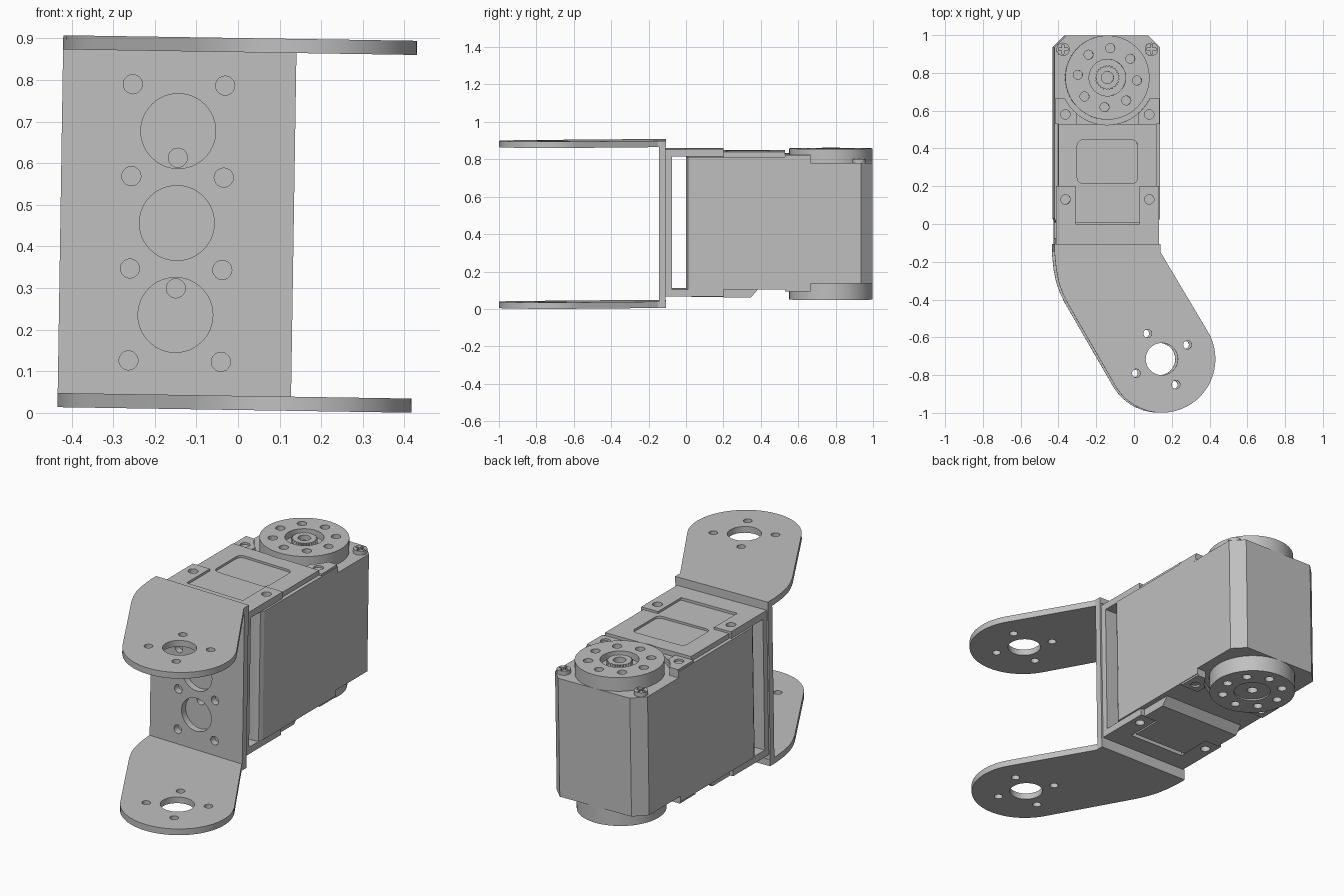
import bpy, bmesh, math
from mathutils import Matrix

if "Cube" in bpy.data.objects:
    bpy.data.objects.remove(bpy.data.objects["Cube"], do_unlink=True)

grey = bpy.data.materials.new("plain_grey")
grey.use_nodes = True
colour = (0.527, 0.527, 0.527, 1)
grey.diffuse_color = colour
grey.node_tree.nodes["Principled BSDF"].inputs["Base Color"].default_value = colour

CX = -0.147          # centre line of the housing
HORN_Y = 0.775       # axis of the output discs
parts = []


def circle(x, y, r, n=32, start=0.0, sweep=360.0):
    """Points on a circle, or on an arc when sweep is under a full turn."""
    steps = n if sweep == 360.0 else n - 1
    return [(x + r * math.cos(math.radians(start + sweep * i / steps)),
             y + r * math.sin(math.radians(start + sweep * i / steps))) for i in range(n)]


def rect(x0, x1, y0, y1):
    return [(x0, y0), (x1, y0), (x1, y1), (x0, y1)]


def prism(name, outlines, lo, hi, axis="Z"):
    """Extrude closed outlines along z, or (x, z) outlines along y."""
    bm = bmesh.new()
    for pts in outlines:
        face = bm.faces.new([bm.verts.new((a, b, lo) if axis == "Z" else (a, lo, b))
                             for a, b in pts])
        top = bmesh.ops.extrude_face_region(bm, geom=[face])["geom"]
        shift = (0, 0, hi - lo) if axis == "Z" else (0, hi - lo, 0)
        bmesh.ops.translate(bm, vec=shift,
                            verts=[v for v in top if isinstance(v, bmesh.types.BMVert)])
    bmesh.ops.recalc_face_normals(bm, faces=bm.faces)
    mesh = bpy.data.meshes.new(name)
    bm.to_mesh(mesh)
    bm.free()
    mesh.materials.append(grey)
    obj = bpy.data.objects.new(name, mesh)
    bpy.context.collection.objects.link(obj)
    parts.append(obj)
    return obj


def cut(obj, outlines, lo, hi, axis="Z"):
    """Cut prisms out of a part."""
    cutter = prism("cutter", outlines, lo, hi, axis)
    parts.remove(cutter)
    mod = obj.modifiers.new("cut", "BOOLEAN")
    mod.operation, mod.solver, mod.object = "DIFFERENCE", "EXACT", cutter
    bpy.context.view_layer.objects.active = obj
    bpy.ops.object.modifier_apply(modifier=mod.name)
    bpy.data.objects.remove(cutter, do_unlink=True)


def ring(x, y, radius, count, start, r, n=20):
    """Outlines of a circular pattern of holes."""
    return [circle(px, py, r, n) for px, py in circle(x, y, radius, count, start)]


# Front bracket: two slanted arms joined by a drilled web
arm = ([(0.134, -0.107), (0.134, -0.15)]
       + circle(0.14, -0.715, 0.284, 40, 30, -180)
       + [(-0.36, -0.417), (-0.385, -0.365), (-0.405, -0.31), (-0.419, -0.24),
          (-0.427, -0.16), (-0.427, -0.107)])
arm_holes = [circle(0.14, -0.715, 0.085, 40)] + ring(0.14, -0.715, 0.155, 4, 29, 0.022)
for name, lo in (("upper_arm", 0.413), ("lower_arm", -0.447)):
    plate = prism(name, [arm], lo, lo + 0.034)
    cut(plate, arm_holes, lo - 0.1, lo + 0.1)

web = prism("front_web", [rect(-0.427, 0.134, -0.413, 0.413)], -0.145, -0.109, "Y")
cut(web, [circle(CX, z, 0.09, 48) for z in (-0.221, 0, 0.221)]
    + [circle(CX + s * 0.111, z, 0.023, 20) for s in (-1, 1)
       for z in (-0.332, -0.111, 0.111, 0.332)], -0.3, 0, "Y")

# Housing bracket: web and notched flanges with screw holes
back_web = prism("housing_bracket_web", [rect(CX - 0.272, CX + 0.272, -0.387, 0.4)],
                 -0.109, -0.075, "Y")
cut(back_web, [circle(CX, z, 0.023, 20) for z in (-0.157, 0.157)], -0.3, 0, "Y")
flange = [(CX - 0.272, -0.075), (CX + 0.272, -0.075), (CX + 0.272, 0.2),
          (CX + 0.17, 0.2), (CX + 0.17, 0.0), (CX - 0.17, 0.0),
          (CX - 0.17, 0.2), (CX - 0.272, 0.2)]
for name, lo, hi in (("upper_flange", 0.363, 0.4), ("lower_flange", -0.387, -0.349)):
    plate = prism(name, [flange], lo, hi)
    cut(plate, [circle(CX + s * 0.222, 0.13, 0.025, 20) for s in (-1, 1)], lo - 0.1, hi + 0.1)

# Housing: core with chamfered back corners, plus raised end slabs
half = 0.28
front_edge = [(CX - half, 0.03), (CX - half + 0.01, 0.01), (CX - half + 0.03, 0),
              (CX + half - 0.03, 0), (CX + half - 0.01, 0.01), (CX + half, 0.03)]
core = front_edge + [(CX + half, 0.935), (CX + half - 0.063, 0.998),
                     (CX - half + 0.063, 0.998), (CX - half, 0.935)]
prism("housing_core", [core], -0.317, 0.328)
slab = front_edge + [(CX + half, 0.665), (CX - half, 0.665)]
pocket = [circle(CX, HORN_Y, 0.25, 64)]
for name, lo, hi in (("upper_slab", 0.328, 0.361), ("lower_slab", -0.348, -0.317)):
    cut(prism(name, [slab], lo, hi), pocket, lo - 0.1, hi + 0.1)

# Screw tabs beside the discs
tabs = [rect(CX + s * 0.22 - 0.056, CX + s * 0.22 + 0.056, 0.53, 0.665) for s in (-1, 1)]
for name, lo, hi in (("upper_tabs", 0.361, 0.372), ("lower_tabs", -0.358, -0.348)):
    tab = prism(name, tabs, lo, hi)
    cut(tab, pocket, lo - 0.1, hi + 0.1)
    cut(tab, [circle(CX + s * 0.222, 0.58, 0.025, 20) for s in (-1, 1)], lo - 0.1, hi + 0.1)

# Top cover with a rounded recess
cover = prism("top_cover", [rect(CX - 0.17, CX + 0.17, 0.004, 0.2)
                            + [], rect(CX - 0.26, CX + 0.26, 0.2, 0.53)], 0.361, 0.388)
cut(cover, pocket, 0.2, 0.5)
recess = []
for sx, sy, start in ((1, 1, 0), (-1, 1, 90), (-1, -1, 180), (1, -1, 270)):
    recess += circle(CX + sx * 0.13, 0.33 + sy * 0.085, 0.03, 6, start, 90)
cut(cover, [recess], 0.376, 0.5)

# Underside cable cover with a sloping back
cable = prism("cable_cover", [rect(CX - 0.25, CX + 0.25, 0.2, 0.385)], -0.391, -0.348)
for v in cable.data.vertices:
    if v.co.y > 0.3 and v.co.z < -0.37:
        v.co.y = 0.347
prism("cable_cover_tongue", [rect(CX - 0.165, CX + 0.165, 0.03, 0.2)], -0.391, -0.348)

# Output discs with hole circles
top_disc = prism("upper_disc", [circle(CX, HORN_Y, 0.223, 72)], 0.328, 0.402)
cut(top_disc, ring(CX, HORN_Y, 0.157, 8, 84.5, 0.024), 0.35, 0.5)
cut(top_disc, [circle(CX, HORN_Y, 0.097, 48)], 0.365, 0.5)
bottom_disc = prism("lower_disc", [circle(CX, HORN_Y, 0.223, 72)], -0.406, -0.317)
cut(bottom_disc, ring(CX, HORN_Y, 0.157, 8, 84.5, 0.024), -0.5, -0.35)
cut(bottom_disc, [circle(CX, HORN_Y, 0.095, 48)], -0.5, -0.398)
cut(bottom_disc, [circle(CX, HORN_Y, 0.027, 24)], -0.5, -0.36)

# Toothed output shaft
teeth = []
for i in range(50):
    r = 0.066 if i % 2 else 0.058
    a = math.tau * i / 50
    teeth.append((CX + r * math.cos(a), HORN_Y + r * math.sin(a)))
shaft = prism("toothed_shaft", [teeth], 0.36, 0.398)
cut(shaft, [circle(CX, HORN_Y, 0.032, 24)], 0.37, 0.5)

# Cross-slotted corner screws
for s, side in ((-1, "right"), (1, "left")):
    x, y = CX + s * 0.234, 0.925
    screw = prism(side + "_corner_screw", [circle(x, y, 0.035, 24)], 0.328, 0.35)
    cut(screw, [rect(x - 0.025, x + 0.025, y - 0.006, y + 0.006)], 0.338, 0.4)
    cut(screw, [rect(x - 0.006, x + 0.006, y - 0.025, y + 0.025)], 0.338, 0.4)

# Lift and lean the whole assembly slightly, then shade
lean = Matrix.Translation((0, 0, 0.454)) @ Matrix.Rotation(math.radians(0.9), 4, "Y")
bpy.ops.object.select_all(action="DESELECT")
for obj in parts:
    obj.data.transform(lean)
    obj.select_set(True)
bpy.context.view_layer.objects.active = parts[0]
bpy.ops.object.shade_smooth_by_angle(angle=math.radians(25))
